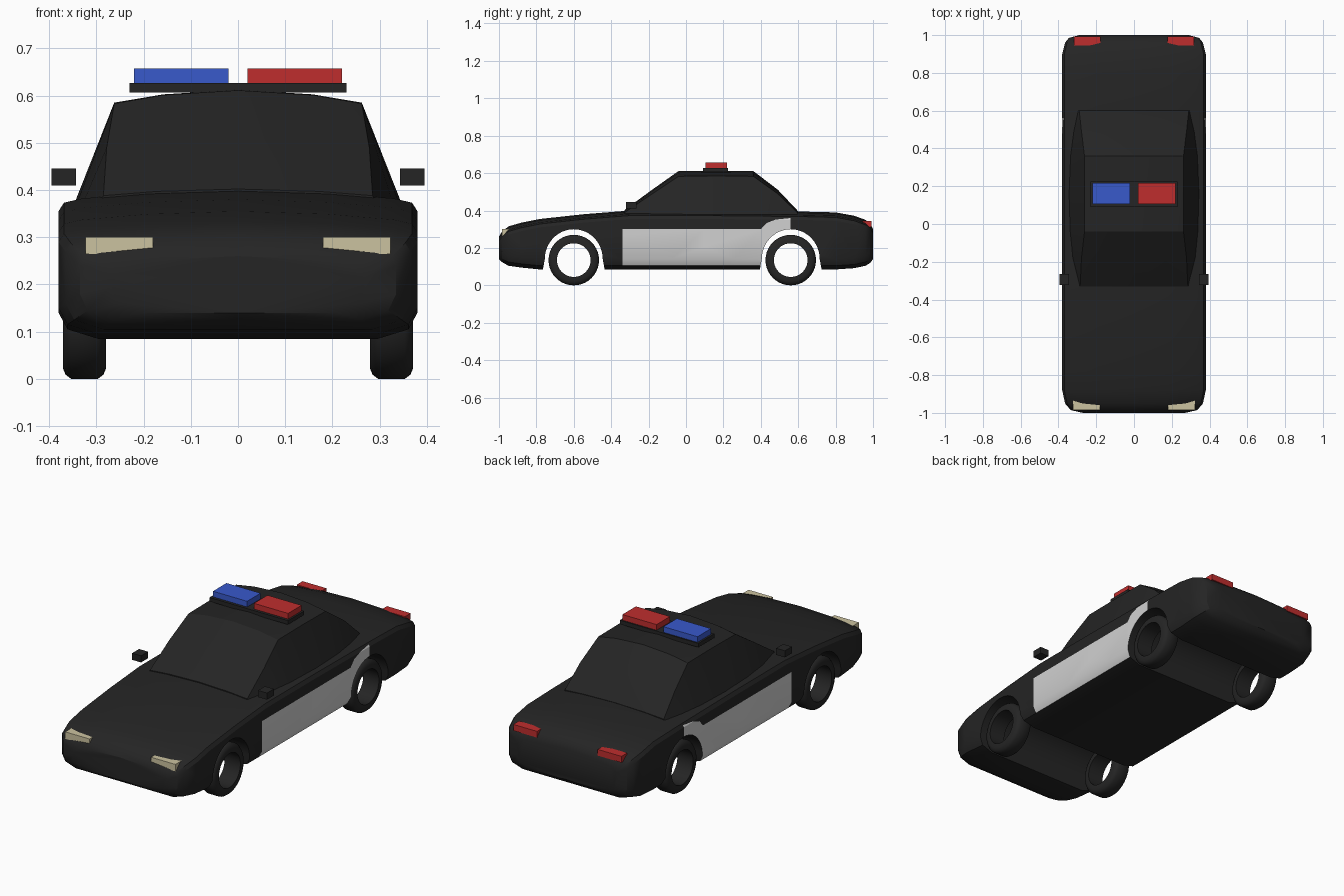
import bpy, bmesh, math
from mathutils import Vector

old = bpy.data.objects.get("Cube")
if old:
    bpy.data.objects.remove(old, do_unlink=True)


def material(name, rgb):
    m = bpy.data.materials.new(name)
    m.use_nodes = True
    m.diffuse_color = (*rgb, 1)
    m.node_tree.nodes["Principled BSDF"].inputs["Base Color"].default_value = (*rgb, 1)
    return m


black = material("black", (0.018, 0.018, 0.018))
white = material("white", (0.64, 0.64, 0.64))
red = material("red", (0.52, 0.027, 0.027))
blue = material("blue", (0.04, 0.10, 0.60))
cream = material("cream", (0.60, 0.54, 0.35))


def finish(name, bm, *mats, smooth=None):
    bmesh.ops.recalc_face_normals(bm, faces=bm.faces)
    me = bpy.data.meshes.new(name)
    bm.to_mesh(me)
    bm.free()
    for m in mats:
        me.materials.append(m)
    ob = bpy.data.objects.new(name, me)
    bpy.context.collection.objects.link(ob)
    if smooth:
        smooth_object(ob, smooth)
    return ob


def smooth_object(ob, angle):
    bpy.ops.object.select_all(action='DESELECT')
    ob.select_set(True)
    bpy.context.view_layer.objects.active = ob
    bpy.ops.object.shade_smooth_by_angle(angle=math.radians(angle))


def box(name, x, y, z, mat):
    """Box from (min, max) pairs."""
    bm = bmesh.new()
    bmesh.ops.create_cube(bm, size=1)
    for v in bm.verts:
        v.co = Vector([a + (b - a) * (c + 0.5) for (a, b), c in zip((x, y, z), v.co)])
    return finish(name, bm, mat)


def loft(sections, closed=False):
    """Skin rings of points; cap the ends, or join last to first."""
    bm = bmesh.new()
    rings = [[bm.verts.new(p) for p in s] for s in sections]
    pairs = list(zip(rings, rings[1:]))
    if closed:
        pairs.append((rings[-1], rings[0]))
    else:
        bm.faces.new(rings[0])
        bm.faces.new(rings[-1])
    for a, b in pairs:
        for i in range(len(a)):
            j = (i + 1) % len(a)
            bm.faces.new((a[i], a[j], b[j], b[i]))
    return bm


def mirrored(half, y):
    """Full ring from a half section that starts and ends on the centre line."""
    return [(x, y, z) for x, z in half] + [(-x, y, z) for x, z in half[-2:0:-1]]


# Body shell: y, half width, bottom, top
stations = [(-1.0, .27, .14, .26), (-.985, .335, .125, .285), (-.95, .365, .105, .315),
            (-.88, .38, .095, .335), (-.78, .38, .085, .355), (-.55, .38, .085, .38),
            (-.3, .38, .085, .40), (.1, .38, .085, .40), (.6, .38, .085, .395),
            (.8, .38, .085, .39), (.9, .38, .092, .372), (.96, .365, .105, .35),
            (.985, .345, .12, .33), (1.0, .29, .14, .30)]


def body_half(w, zb, zt):
    return [(0, zb), (.78 * w, zb), (.95 * w, zb + .02), (w, zb + .055), (w, zt - .045),
            (.97 * w, zt - .027), (.87 * w, zt - .018), (.5 * w, zt - .006), (0, zt)]


bm = loft([mirrored(body_half(w, zb, zt), y) for y, w, zb, zt in stations])

# Side panels: cut their outline into the body sides, then colour by rule
panel_top = [(-.34, .30), (.40, .30), (.43, .333), (.48, .352), (.56, .36)]
outline = panel_top + [(.56, .10), (-.34, .10)]
bm.normal_update()
for (y1, z1), (y2, z2) in zip(outline, outline[1:] + outline[:1]):
    bm.normal_update()
    faces = [f for f in bm.faces if abs(f.normal.x) > .3
             and abs(f.calc_center_median().y) < .85]
    geom = faces + list({e for f in faces for e in f.edges}) \
        + list({v for f in faces for v in f.verts})
    bmesh.ops.bisect_plane(bm, geom=geom, dist=1e-5, plane_co=(0, y1, z1),
                           plane_no=(0, z2 - z1, y1 - y2))


def on_panel(y, z):
    if not (-.34 < y < .56 and z > .10):
        return False
    for (y1, z1), (y2, z2) in zip(panel_top, panel_top[1:]):
        if y1 <= y <= y2:
            return z < z1 + (z2 - z1) * (y - y1) / (y2 - y1)


bm.normal_update()
for f in bm.faces:
    c = f.calc_center_median()
    f.material_index = int(abs(f.normal.x) > .3 and bool(on_panel(c.y, c.z)))
body = finish("body", bm, black, white)

# Wheel arches run right through the body
axles = {"front": -.60, "rear": .56}
for end, y0 in axles.items():
    arch = [(y0 + .175, .03)]
    for i in range(25):
        a = math.pi * i / 24
        arch.append((y0 + .155 * math.cos(a), .14 + .16 * math.sin(a)))
    arch.append((y0 - .175, .03))
    cutter = finish("arch_cutter", loft([[(x, y, z) for y, z in arch] for x in (-.6, .6)]), black)
    cutter.hide_render = True
    mod = body.modifiers.new("arch", 'BOOLEAN')
    mod.operation = 'DIFFERENCE'
    mod.solver = 'EXACT'
    mod.object = cutter
    bpy.context.view_layer.objects.active = body
    bpy.ops.object.modifier_apply(modifier=mod.name)
    bpy.data.objects.remove(cutter, do_unlink=True)
smooth_object(body, 30)

# Cabin: y, base half width, roof half width, roof edge height, roof crown height
cabin = [(-.33, .29, .285, .388, .402), (-.18, .327, .278, .490, .512),
         (-.04, .34, .262, .583, .611), (.16, .345, .262, .585, .612),
         (.36, .337, .262, .583, .611), (.49, .32, .278, .490, .512),
         (.60, .297, .29, .385, .396)]
finish("cabin", loft([mirrored([(0, .36), (wb, .375), (wt, ze), (.6 * wt, ze + .65 * (zc - ze)),
                                (0, zc)], y) for y, wb, wt, ze, zc in cabin]), black, smooth=25)

# Open ring wheels
half_tyre = [(-.046, .09), (-.046, .112), (-.040, .126), (-.028, .135)]
tyre = half_tyre + [(-x, r) for x, r in reversed(half_tyre)]
for end, y0 in axles.items():
    for side, s in (("left", 1), ("right", -1)):
        rings = []
        for i in range(40):
            a = math.tau * i / 40
            rings.append([(s * .325 + x, y0 + r * math.cos(a), .135 + r * math.sin(a))
                          for x, r in tyre])
        finish(f"{end}_{side}_wheel", loft(rings, closed=True), black, smooth=40)

# Roof light bar
box("light_bar_base", (-.23, .23), (.09, .225), (.606, .627), black)
box("left_beacon", (.02, .22), (.105, .218), (.627, .657), red)
box("right_beacon", (-.22, -.02), (.105, .218), (.627, .657), blue)

# Lamps and mirrors on both sides
for side, s in (("left", 1), ("right", -1)):
    def pair(a, b):
        return tuple(sorted((s * a, s * b)))
    box(side + "_headlight", pair(.18, .323), (-.985, -.93), (.264, .301), cream)
    box(side + "_taillight", pair(.178, .317), (.945, .993), (.312, .345), red)
    box(side + "_mirror", pair(.343, .395), (-.322, -.264), (.41, .445), black)
